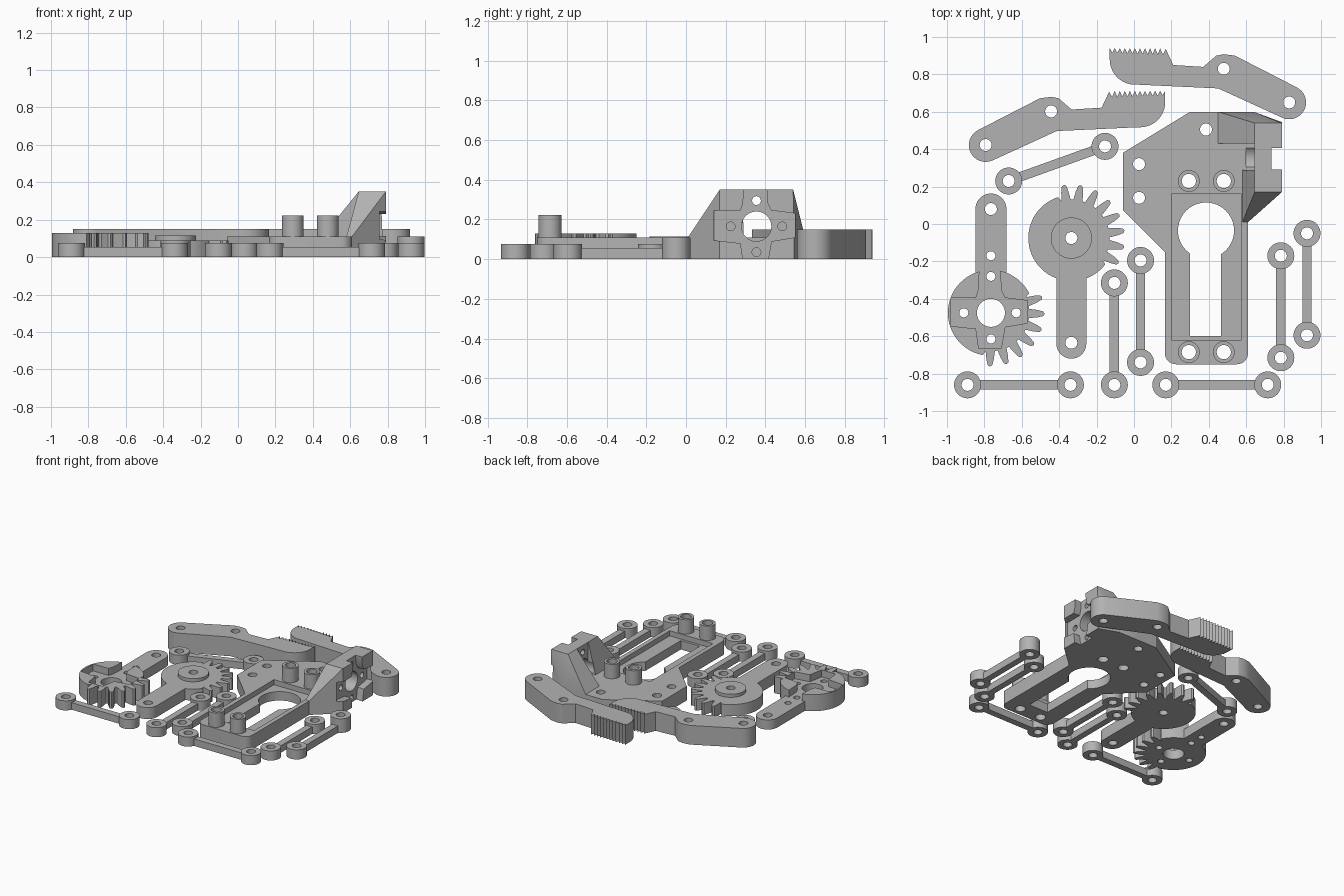
import bpy, bmesh
from math import sin, cos, pi, radians, atan2
from mathutils import Vector

cube = bpy.data.objects.get("Cube")
if cube:
    bpy.data.objects.remove(cube)

grey = bpy.data.materials.new("plastic_grey")
grey.use_nodes = True
grey.diffuse_color = (0.45, 0.45, 0.45, 1)
grey.node_tree.nodes["Principled BSDF"].inputs["Base Color"].default_value = (0.45, 0.45, 0.45, 1)


def make(name, bm):
    bmesh.ops.recalc_face_normals(bm, faces=bm.faces)
    mesh = bpy.data.meshes.new(name)
    bm.to_mesh(mesh)
    bm.free()
    mesh.materials.append(grey)
    obj = bpy.data.objects.new(name, mesh)
    bpy.context.collection.objects.link(obj)
    return obj


def prism(name, pts, low, high, along_x=False):
    """Extrude an outline along z, or along x with the outline in (y, z)."""
    bm = bmesh.new()
    place = (lambda u, v, w: (w, u, v)) if along_x else (lambda u, v, w: (u, v, w))
    rings = [[bm.verts.new(place(u, v, w)) for u, v in pts] for w in (low, high)]
    bm.faces.new(rings[0][::-1])
    bm.faces.new(rings[1])
    for i in range(len(pts)):
        j = (i + 1) % len(pts)
        bm.faces.new((rings[0][i], rings[0][j], rings[1][j], rings[1][i]))
    return make(name, bm)


def hull(name, pts):
    bm = bmesh.new()
    for p in pts:
        bm.verts.new(p)
    bmesh.ops.convex_hull(bm, input=bm.verts)
    bmesh.ops.dissolve_limit(bm, angle_limit=0.01, verts=bm.verts, edges=bm.edges)
    return make(name, bm)


def arc(x, y, r, start=0, end=360, n=40):
    steps = n if end - start == 360 else n + 1
    return [(x + r * cos(radians(start + (end - start) * i / n)),
             y + r * sin(radians(start + (end - start) * i / n))) for i in range(steps)]


def disc(x, y, r, low, high, along_x=False):
    return prism("disc", arc(x, y, r), low, high, along_x)


def rect(x0, x1, y0, y1):
    return [(x0, y0), (x1, y0), (x1, y1), (x0, y1)]


def combine(obj, others, operation):
    for other in others:
        mod = obj.modifiers.new("bool", 'BOOLEAN')
        mod.operation, mod.object, mod.solver = operation, other, 'EXACT'
        deps = bpy.context.evaluated_depsgraph_get()
        mesh = bpy.data.meshes.new_from_object(obj.evaluated_get(deps))
        obj.modifiers.clear()
        obj.data = mesh
        bpy.data.objects.remove(other)


def add(obj, *others):
    combine(obj, others, 'UNION')


def cut(obj, *others):
    combine(obj, others, 'DIFFERENCE')


def drill(obj, centres, r=0.032):
    cut(obj, *[disc(x, y, r, -0.1, 0.5) for x, y in centres])


# Links: a low bar between two round eyes
def link(name, a, b, height_b=0.075):
    a, b = Vector(a), Vector(b)
    side = (b - a).normalized().orthogonal() * 0.025
    bar = prism(name, [a - side, b - side, b + side, a + side], 0, 0.055)
    add(bar, disc(a.x, a.y, 0.072, 0, 0.075), disc(b.x, b.y, 0.072, 0, height_b))
    drill(bar, [a, b])


link("link_front_right", (-0.89, -0.86), (-0.34, -0.86))
link("link_front_left", (0.17, -0.86), (0.715, -0.86))
link("link_middle_outer", (-0.105, -0.86), (-0.105, -0.315))
link("link_middle_inner", (0.035, -0.74), (0.035, -0.195))
link("link_side_inner", (0.785, -0.715), (0.785, -0.17))
link("link_side_outer", (0.925, -0.595), (0.925, -0.05), 0.11)
link("link_back", (-0.67, 0.23), (-0.155, 0.415))


# Fingers: toothed jaw, elbow and round end; the second mirrors the first
def finger(name, place):
    teeth = []
    count = 11
    for i in range(count):
        x = -0.13 + 0.027 * i
        teeth += [(x, 0.94), (x + 0.014, 0.916 - 0.001 * i)]
    outline = teeth + [(0.17, 0.935), (0.21, 0.85), (0.37, 0.84), (0.44, 0.9),
                       (0.48, 0.908), (0.54, 0.9)]
    outline += arc(0.83, 0.65, 0.09, 63, -116, 16)
    outline += [(0.45, 0.725), (0.02, 0.745)]
    outline += arc(0.005, 0.88, 0.135, 268, 180, 10)
    obj = prism(name, [place(*p) for p in outline], 0, 0.15)
    drill(obj, [place(0.48, 0.83), place(0.83, 0.65)])


finger("finger_left", lambda x, y: (x, y))
finger("finger_right", lambda x, y: (0.037 - x, y - 0.228))


# Sector gears: round body with teeth on one side
def gear_outline(x, y, first, count, pitch=18):
    def polar(r, a):
        return (x + r * cos(radians(a)), y + r * sin(radians(a)))
    pts = []
    for i in range(count):
        a = first + pitch * i
        pts += [polar(r, a + d) for r, d in ((0.205, -7), (0.25, -4.5), (0.28, -2.5),
                (0.287, 0), (0.28, 2.5), (0.25, 4.5), (0.205, 7))]
    start = first + pitch * (count - 1) + 10
    return pts + arc(x, y, 0.23, start, first + 350, 36)


def horn(cx, cy):
    cross = [(0.045, 0.32), (0.03, 0.355), (0, 0.368), (-0.03, 0.355), (-0.055, 0.32),
             (-0.068, 0.115), (-0.08, 0.08), (-0.215, 0.08), (-0.215, -0.07),
             (-0.08, -0.085), (-0.065, -0.19), (0.055, -0.19), (0.075, -0.075),
             (0.195, -0.055), (0.195, 0.065), (0.075, 0.08), (0.055, 0.12)]
    return [(cx + u, cy + v) for u, v in cross]


gx, gy = -0.335, -0.075
gear = prism("driven_gear", gear_outline(gx, gy, -28, 8), 0, 0.09)
arm = arc(gx, -0.64, 0.08, 180, 360, 20) + [(gx + 0.08, gy), (gx - 0.08, gy)]
add(gear, prism("arm", arm, 0, 0.09), disc(gx, gy, 0.11, 0.03, 0.115))
drill(gear, [(gx, gy), (gx, -0.635)])

hx, hy = -0.765, -0.475
drive = prism("drive_gear", gear_outline(hx, hy, -91, 7), 0, 0.13)
cut(drive, prism("recess", horn(hx, hy), 0.075, 0.3))
arm = arc(hx, 0.08, 0.083, 0, 180, 20) + [(hx - 0.083, hy + 0.13), (hx + 0.083, hy + 0.13)]
add(drive, prism("arm", arm, 0, 0.075))
drill(drive, [(hx, 0.08)])
drill(drive, [(hx, hy)], 0.075)
drill(drive, [(hx, -0.17), (hx, -0.28), (-0.91, hy), (-0.63, hy), (hx, -0.615)], 0.024)

# Base plate with pocket, keyhole slot and posts
outline = [(-0.06, 0.38), (-0.06, 0.075), (0.165, -0.15)]
outline += arc(0.225, -0.69, 0.06, 180, 270, 8) + arc(0.55, -0.69, 0.06, 270, 360, 8)
outline += [(0.61, 0.01), (0.79, 0.17), (0.79, 0.545), (0.64, 0.6), (0.3, 0.6)]
base = prism("base_plate", outline, 0, 0.11)

# Upright bracket: two sloping gussets and a wall between them
front = hull("front_gusset", [(x, y, 0) for x, y in ((0.58, 0.01), (0.61, 0.01), (0.79, 0.17),
             (0.58, 0.29), (0.79, 0.29))]
             + [(0.58, 0.01, 0.11), (0.61, 0.01, 0.11), (0.58, 0.29, 0.11)]
             + [(x, y, 0.35) for x, y in rect(0.645, 0.79, 0.17, 0.29)])
back = hull("back_gusset", [(x, y, 0) for x, y in ((0.45, 0.43), (0.45, 0.6), (0.64, 0.6),
            (0.79, 0.545), (0.79, 0.43))]
            + [(0.45, 0.43, 0.11), (0.45, 0.6, 0.11), (0.64, 0.6, 0.11)]
            + [(x, y, 0.35) for x, y in rect(0.645, 0.79, 0.43, 0.54)])
wall = prism("wall", rect(0.645, 0.79, 0.28, 0.44), 0, 0.35)
add(base, front, back, wall)
sy, sz = 0.355, 0.165
cut(base, prism("recess", horn(sy, sz), 0.735, 0.9, True),
    disc(sy, sz, 0.075, 0.6, 0.9, True))
cut(base, *[disc(sy + u, sz + v, 0.022, 0.62, 0.9, True)
            for u, v in ((0, 0.13), (0, -0.13), (0.13, 0), (-0.13, 0))])

cut(base, prism("pocket", rect(0.2, 0.575, -0.62, 0.16), 0.07, 0.115),
    disc(0.385, -0.035, 0.15, -0.1, 0.2),
    prism("slot", rect(0.3, 0.465, -0.6, -0.05), -0.1, 0.2))
posts = [(x, y) for x in (0.293, 0.48) for y in (0.23, -0.685)]
add(base, *[disc(x, y, 0.058, 0.05, 0.223) for x, y in posts])
drill(base, posts, 0.038)
drill(base, [(0.027, 0.32), (0.027, 0.14), (0.385, 0.505)])

# Smooth round walls, sharp rims
bpy.ops.object.select_all(action='DESELECT')
for obj in bpy.context.collection.objects:
    if obj.type == 'MESH':
        obj.select_set(True)
        bpy.context.view_layer.objects.active = obj
bpy.ops.object.shade_smooth_by_angle(angle=radians(25))
